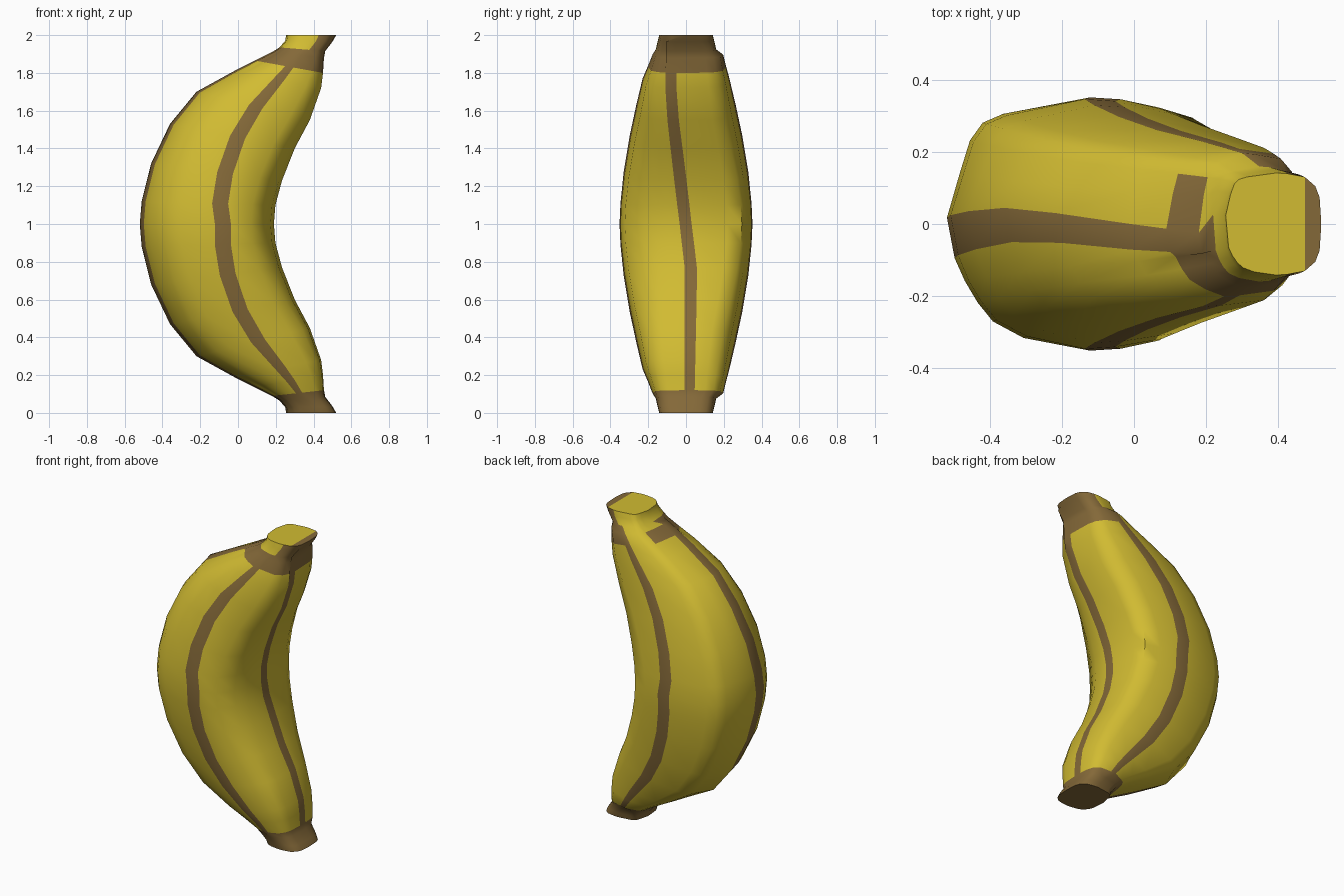
import bpy, bmesh, math

if "Cube" in bpy.data.objects:
    bpy.data.objects.remove(bpy.data.objects["Cube"])

def material(name, rgb):
    m = bpy.data.materials.new(name)
    m.diffuse_color = (*rgb, 1)
    m.use_nodes = True
    m.node_tree.nodes["Principled BSDF"].inputs["Base Color"].default_value = m.diffuse_color
    return m

# Lengthwise stations of the lower half: outer (x, z), inner (x, z), half width
HALF = [
    (.255, .00, .52, .00, .142), (.25, .03, .50, .035, .15), (.22, .065, .462, .085, .16),
    (.18, .09, .455, .12, .197), (.09, .135, .45, .20, .212),
    (-.02, .19, .44, .28, .23), (-.22, .30, .38, .45, .263),
    (-.36, .47, .30, .60, .298), (-.46, .68, .233, .77, .33),
    (-.51, .88, .198, .90, .347)]
MID = [(-.52, 1.0, .19, 1.0, .352)]
TOP = [(a, 2 - b, c, 2 - d, w) for a, b, c, d, w in reversed(HALF)]
STATIONS = HALF + MID + TOP

# Ridged cross-section: u runs outer to inner, v is across the width
BACK = [(0, .05), (.05, .40), (.09, .66), (.14, .80), (.22, .87), (.53, 1),
        (.65, .985), (.83, .92), (.94, .74), (.985, .52), (1, .09)]
FRONT = [(1, -.09), (.985, -.52), (.94, -.74), (.83, -.92), (.65, -.985),
         (.53, -1), (.30, -.90), (.18, -.77), (.12, -.62), (.07, -.45), (.03, -.27)]
SECTION = BACK + FRONT
N = len(SECTION)
STRIPES = {5, 10, 15, 21}          # side, inner, side and outer ridges
LAST = len(STATIONS) - 1

bm = bmesh.new()
rings = []
for r, (xo, zo, xi, zi, w) in enumerate(STATIONS):
    ring = []
    end = min(r, LAST - r)
    neck = end < 3
    twist = max(0, 1 - (abs(zo - 1) / .75) ** 2)
    for i, (u, v) in enumerate(SECTION):
        if neck and u < .5:        # stalk is squarer on the outer side
            v = math.copysign(abs(v) ** .6, v)
        elif not neck and i in (5, 6, 15, 16):  # side stripes bow at the middle
            u += .03 - .11 * abs(zo - 1) - (.02 if zo > 1.1 else 0)
        elif i in (8, 9, 12, 13):  # inner face is twisted a little at the middle
            u += math.copysign(.02, v) * twist * (.5 if i in (9, 12) else 1)
            v += .10 * twist
        if v < 0 and end in (3, 4):    # gentler shoulder at the front
            v *= (.90, .95)[end - 3]
        y, z = v * w, zo + (zi - zo) * u
        d = abs(z - 1)
        if i in (10, 11) and end > 0:  # inner stripe wanders sideways with height
            y += .028 - .015 * max(0, .8 - z) - .108 * min(1, max(0, (z - .75) / .9))
            y += math.copysign(.012, v) * min(1, d)
        if i in (0, 21) and not neck:  # outer stripe wanders too
            y += .03 * min(1, d / .5) - .05 * max(0, (d - .65) / .2)
        ring.append(bm.verts.new((xo + (xi - xo) * u, y, z)))
    rings.append(ring)

def is_brown(r, c):
    if r < 3:                      # bottom tip
        return True
    if r >= LAST - 3:
        if r == LAST - 3:          # narrow shoulder under the stalk
            return c not in (0, 1, 2, 3, 4)
        return 6 <= c <= 14        # top stalk, inner side only
    if r == LAST - 4:              # top collar, open at the back
        return c not in (2, 3, 4)
    return c in STRIPES

# Skin
for r in range(LAST):
    for c in range(N):
        d = (c + 1) % N
        f = bm.faces.new((rings[r][c], rings[r][d], rings[r + 1][d], rings[r + 1][c]))
        f.material_index = int(is_brown(r, c))

# End caps, made of strips across the width
for ring, top in ((rings[0], False), (rings[-1], True)):
    for k in range(N // 2 - 1):
        f = bm.faces.new((ring[k], ring[k + 1], ring[N - 2 - k], ring[N - 1 - k]))
        f.material_index = int(not top or k >= 7)

bmesh.ops.recalc_face_normals(bm, faces=bm.faces)
mesh = bpy.data.meshes.new("banana")
bm.to_mesh(mesh)
bm.free()
mesh.materials.append(material("yellow peel", (.64, .50, .032)))
mesh.materials.append(material("brown ridge", (.23, .14, .04)))
banana = bpy.data.objects.new("banana", mesh)
bpy.context.collection.objects.link(banana)
bpy.context.view_layer.objects.active = banana
banana.select_set(True)
bpy.ops.object.shade_smooth_by_angle(angle=0.95)
